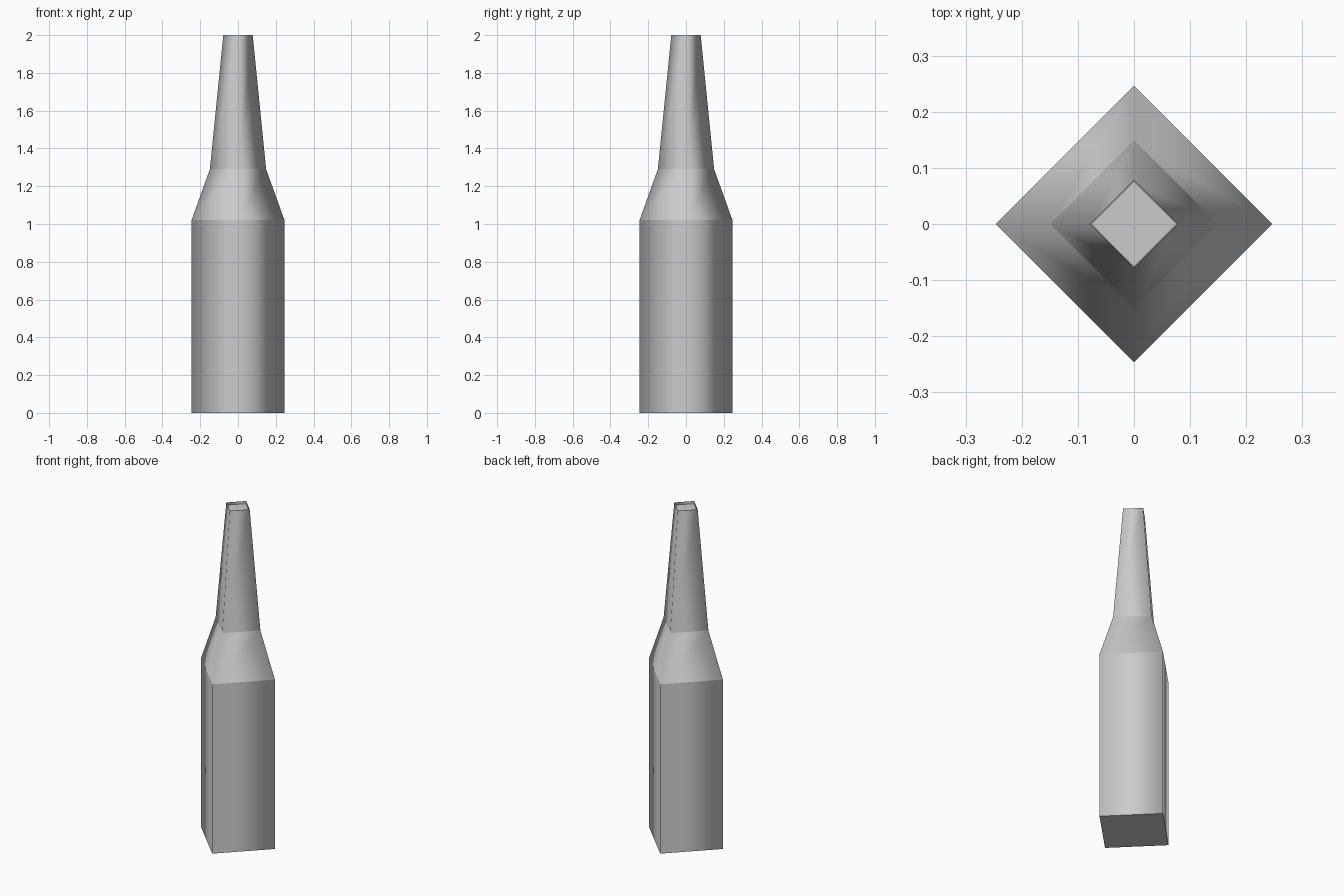
import bpy, bmesh
from math import cos, sin, pi

if "Cube" in bpy.data.objects:
    bpy.data.objects.remove(bpy.data.objects["Cube"])

SIDES = 4
# (radius, height) profile from base up to the lip and shallow recessed top
PROFILE = [(0.246, 0.0), (0.246, 1.02), (0.149, 1.29),
           (0.078, 2.0), (0.075, 2.0), (0.075, 1.985)]

bm = bmesh.new()


def ring(r, z):
    return [bm.verts.new((r * cos(2 * pi * i / SIDES),
                          r * sin(2 * pi * i / SIDES), z)) for i in range(SIDES)]


# Body, shoulder, neck and lip walls
rings = [ring(r, z) for r, z in PROFILE]
for a, b in zip(rings, rings[1:]):
    for i in range(SIDES):
        j = (i + 1) % SIDES
        bm.faces.new((a[i], a[j], b[j], b[i])).smooth = True

# Base and recessed top
bm.faces.new(rings[0][::-1])
bm.faces.new(rings[-1])

# Sides blend around the bottle, horizontal section lines stay crisp
for e in bm.edges:
    if abs(e.verts[0].co.z - e.verts[1].co.z) < 1e-5:
        e.smooth = False

mesh = bpy.data.meshes.new("bottle")
bm.to_mesh(mesh)
bm.free()
bottle = bpy.data.objects.new("bottle", mesh)
bpy.context.collection.objects.link(bottle)
